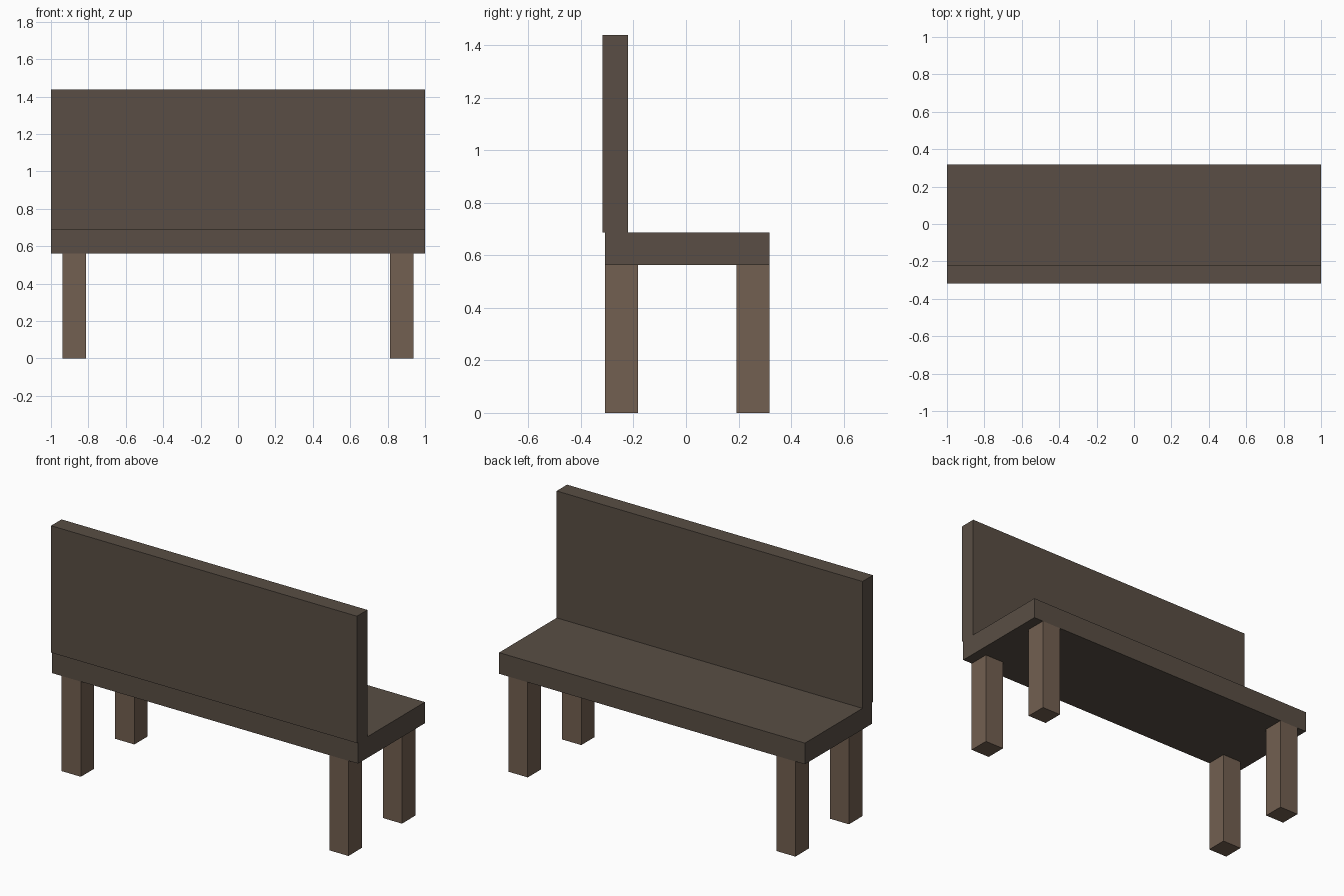
import bpy

if "Cube" in bpy.data.objects:
    bpy.data.objects.remove(bpy.data.objects["Cube"])


def material(name, color):
    mat = bpy.data.materials.new(name)
    mat.diffuse_color = (*color, 1)
    mat.use_nodes = True
    mat.node_tree.nodes["Principled BSDF"].inputs["Base Color"].default_value = mat.diffuse_color
    return mat


def box(name, lo, hi, mat):
    """Axis-aligned box between two corners."""
    center = [(a + b) / 2 for a, b in zip(lo, hi)]
    bpy.ops.mesh.primitive_cube_add(size=1, location=center)
    obj = bpy.context.object
    obj.name = name
    obj.scale = [b - a for a, b in zip(lo, hi)]
    bpy.ops.object.transform_apply(location=False, rotation=False, scale=True)
    obj.data.materials.append(mat)
    return obj


dark_wood = material("dark_wood", (0.10, 0.076, 0.058))
leg_wood = material("leg_wood", (0.17, 0.115, 0.082))

SEAT_BOTTOM, SEAT_TOP = 0.5625, 0.6875
LEG = 0.125

# Seat slab and upright backrest
box("seat", (-1, -0.3075, SEAT_BOTTOM), (1, 0.3175, SEAT_TOP), dark_wood)
box("backrest", (-1, -0.3175, SEAT_TOP), (1, -0.22, 1.4375), dark_wood)

# Four square legs, flush with the seat's long edges
for side, x in (("left", -0.9375), ("right", 0.8125)):
    for end, y in (("front", -0.3075), ("back", 0.1925)):
        box(f"{end}_{side}_leg", (x, y, 0), (x + LEG, y + LEG, SEAT_BOTTOM), leg_wood)
